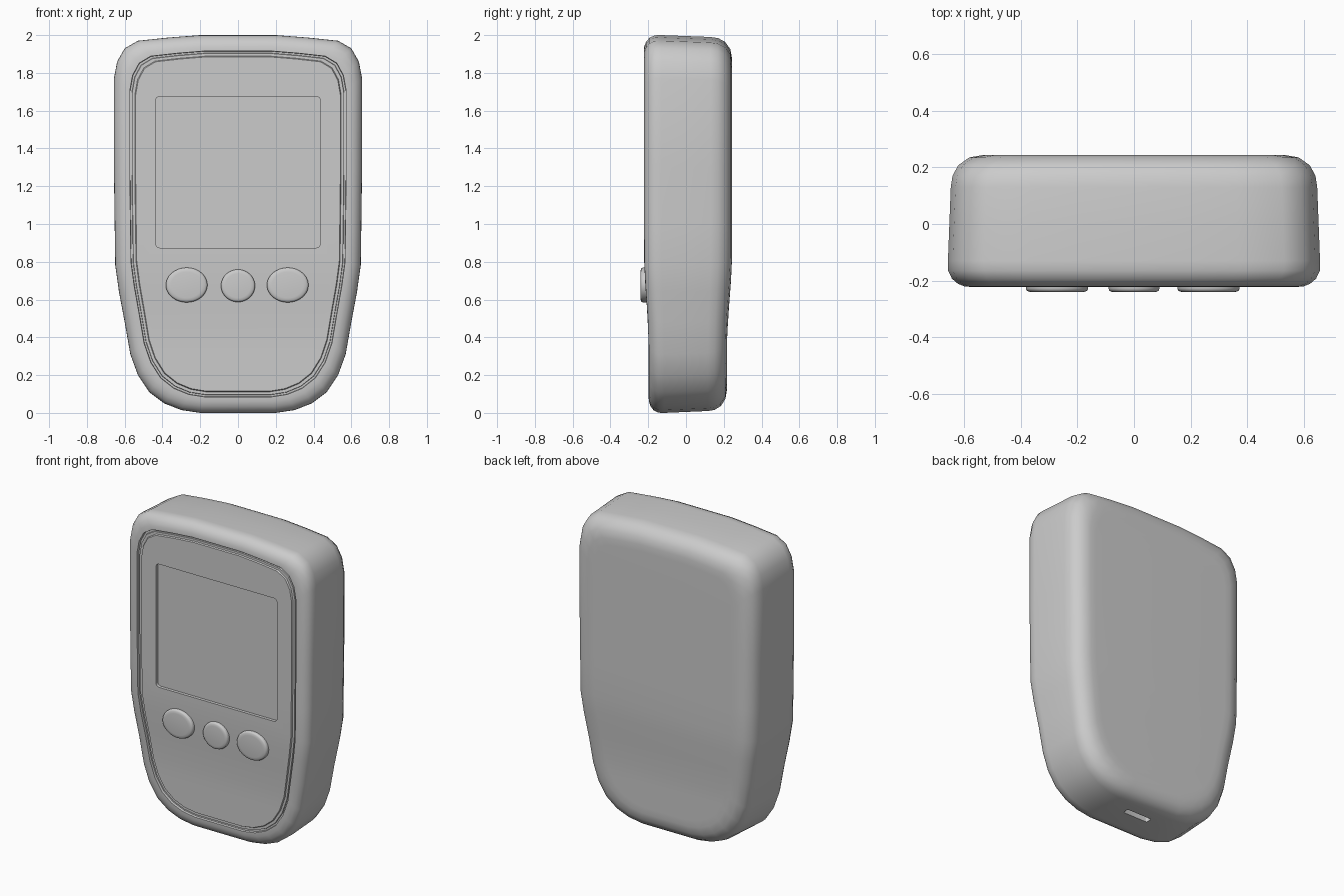
import bpy, bmesh, math

cube = bpy.data.objects.get("Cube")
if cube:
    bpy.data.objects.remove(cube, do_unlink=True)

grey = bpy.data.materials.new("plain grey")
grey.use_nodes = True
grey.diffuse_color = (0.6, 0.6, 0.6, 1)
grey.node_tree.nodes["Principled BSDF"].inputs["Base Color"].default_value = (0.6, 0.6, 0.6, 1)


def finish(bm, name):
    bmesh.ops.recalc_face_normals(bm, faces=bm.faces)
    mesh = bpy.data.meshes.new(name)
    bm.to_mesh(mesh)
    bm.free()
    mesh.materials.append(grey)
    obj = bpy.data.objects.new(name, mesh)
    bpy.context.collection.objects.link(obj)
    return obj


def activate(obj):
    bpy.ops.object.select_all(action='DESELECT')
    obj.select_set(True)
    bpy.context.view_layer.objects.active = obj


def smooth(obj, degrees):
    activate(obj)
    bpy.ops.object.shade_smooth_by_angle(angle=math.radians(degrees))


def thinning(z):
    """The handle end is slimmer than the screen end."""
    t = min(max((z - 0.35) / 0.5, 0), 1)
    return 0.89 + 0.11 * t * t * (3 - 2 * t)


def rounded_block(name, size, centre, axis, radius):
    """Block with rounded edges along one axis."""
    bm = bmesh.new()
    bmesh.ops.create_cube(bm, size=1)
    for v in bm.verts:
        for k in range(3):
            v.co[k] = v.co[k] * size[k] + centre[k]
    edges = [e for e in bm.edges
             if abs(e.verts[0].co[axis] - e.verts[1].co[axis]) > size[axis] / 2]
    bmesh.ops.bevel(bm, geom=edges, offset=radius, segments=4, profile=0.5, affect='EDGES')
    return finish(bm, name)


# Case: right half of the outline, top to bottom, as (x, z)
half = [(0.2, 2.0), (0.37, 1.987), (0.53, 1.97), (0.6, 1.93), (0.64, 1.86), (0.657, 1.77),
        (0.657, 1.3), (0.653, 1.0), (0.65, 0.78), (0.63, 0.64), (0.6, 0.48), (0.57, 0.31),
        (0.53, 0.2), (0.47, 0.11), (0.39, 0.05), (0.3, 0.015), (0.2, 0.0)]
outline = half + [(-x, z) for x, z in reversed(half)]

# Rings from front panel to back as (inset, y), with the double seam line at the front
rings = [(0.15, -0.222), (0.115, -0.222), (0.111, -0.213), (0.097, -0.213), (0.095, -0.205),
         (0.086, -0.205), (0.084, -0.222), (0.06, -0.221), (0.035, -0.211), (0.014, -0.193),
         (0.001, -0.165), (0.0, -0.13), (0.005, 0.0), (0.01, 0.13), (0.016, 0.17),
         (0.036, 0.207), (0.075, 0.235), (0.12, 0.243), (0.16, 0.244)]

bm = bmesh.new()
loops = []
for inset, y in rings:
    loop = []
    for x, z in outline:
        zz = 1 + (z - 1) * (1 - inset)
        loop.append(bm.verts.new((x * (0.657 - inset) / 0.657, y * thinning(zz), zz)))
    loops.append(loop)
n = len(outline)
for a, b in zip(loops, loops[1:]):
    for i in range(n):
        j = (i + 1) % n
        bm.faces.new((a[i], a[j], b[j], b[i]))
# Front and back are closed with level strips from side to side
for loop in (loops[0], loops[-1]):
    for i in range(len(half) - 1):
        bm.faces.new((loop[i], loop[i + 1], loop[n - 2 - i], loop[n - 1 - i]))
case = finish(bm, "case")

# Screen recess and charging port are cut out of the case
cutters = [rounded_block("screen_cutter", (0.872, 0.2, 0.802), (0, -0.302, 1.275), 1, 0.022),
           rounded_block("port_cutter", (0.18, 0.04, 0.1), (0, 0.03, 0), 2, 0.01)]
for cutter in cutters:
    cutter.hide_render = True
    mod = case.modifiers.new(cutter.name, 'BOOLEAN')
    mod.operation = 'DIFFERENCE'
    mod.solver = 'EXACT'
    mod.object = cutter
    activate(case)
    bpy.ops.object.modifier_apply(modifier=mod.name)
    bpy.data.objects.remove(cutter, do_unlink=True)
smooth(case, 40)


# Buttons: low oval pads with rounded rims
def button(name, x, z, rx, rz):
    bm = bmesh.new()
    sides = 40
    previous = None
    for scale, y in ((0.99, -0.19), (1, -0.228), (0.97, -0.235), (0.9, -0.239), (0.75, -0.241)):
        ring = []
        for i in range(sides):
            a = math.tau * i / sides
            ring.append(bm.verts.new((x + rx * scale * math.cos(a), y,
                                      z + rz * scale * math.sin(a))))
        if previous is None:
            bm.faces.new(ring)
        else:
            for i in range(sides):
                j = (i + 1) % sides
                bm.faces.new((previous[i], previous[j], ring[j], ring[i]))
        previous = ring
    bm.faces.new(previous)
    smooth(finish(bm, name), 50)


button("right_button", -0.272, 0.677, 0.11, 0.092)
button("middle_button", 0, 0.673, 0.09, 0.086)
button("left_button", 0.263, 0.677, 0.11, 0.092)
